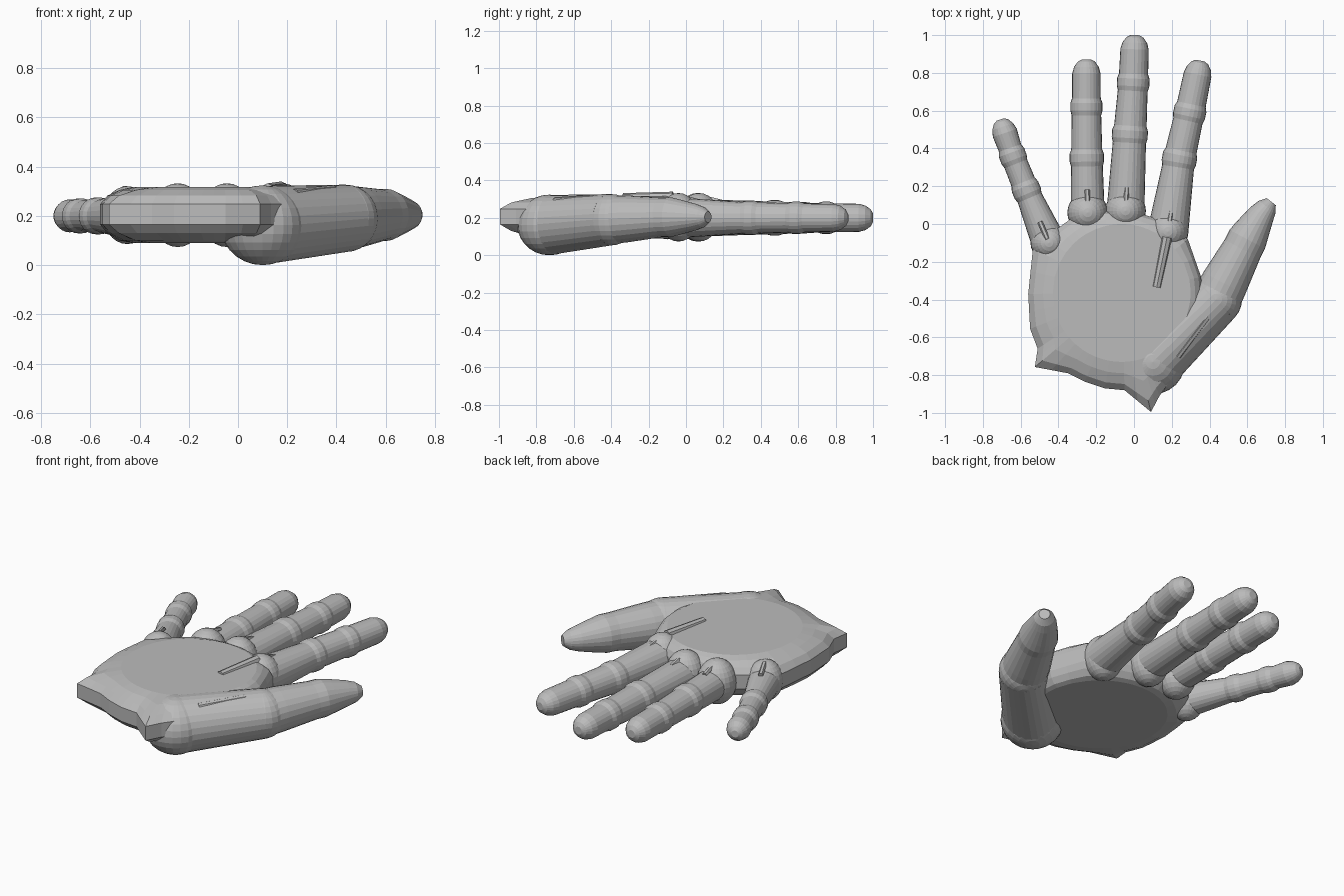
import bpy, bmesh, math
from mathutils import Vector

if "Cube" in bpy.data.objects:
    bpy.data.objects.remove(bpy.data.objects["Cube"])

skin = bpy.data.materials.new("grey")
skin.diffuse_color = (0.5, 0.5, 0.5, 1)
skin.use_nodes = True
skin.node_tree.nodes["Principled BSDF"].inputs["Base Color"].default_value = skin.diffuse_color


def finish(name, bm):
    bmesh.ops.recalc_face_normals(bm, faces=bm.faces)
    me = bpy.data.meshes.new(name)
    bm.to_mesh(me)
    bm.free()
    me.materials.append(skin)
    ob = bpy.data.objects.new(name, me)
    bpy.context.collection.objects.link(ob)
    return ob


def bridge(bm, rings):
    """Join equal-length loops and cap both ends."""
    loops = [[bm.verts.new(p) for p in r] for r in rings]
    n = len(loops[0])
    for a, b in zip(loops, loops[1:]):
        for i in range(n):
            bm.faces.new((a[i], a[(i + 1) % n], b[(i + 1) % n], b[i]))
    bm.faces.new(loops[0])
    bm.faces.new(loops[-1])


def tube(name, stations, sides=24):
    """Round loft through (centre, radius) stations."""
    bm = bmesh.new()
    rings = []
    for i, (c, r) in enumerate(stations):
        d = stations[min(i + 1, len(stations) - 1)][0] - stations[max(i - 1, 0)][0]
        d.normalize()
        u = d.cross(Vector((0, 0, 1))).normalized()
        v = u.cross(d)
        rings.append([c + r * (math.cos(t) * u + math.sin(t) * v)
                      for t in (2 * math.pi * k / sides for k in range(sides))])
    bridge(bm, rings)
    return finish(name, bm)


def ball(name, c, r, scale=(1, 1, 1)):
    bm = bmesh.new()
    bmesh.ops.create_uvsphere(bm, u_segments=24, v_segments=14, radius=r)
    bmesh.ops.scale(bm, vec=scale, verts=bm.verts)
    bmesh.ops.translate(bm, vec=c, verts=bm.verts)
    return finish(name, bm)


def finger(name, pts, radii, bulge=0.007):
    """Knuckle, two ringed joints and a domed tip."""
    P = [Vector(p) if len(p) == 3 else Vector((*p, 0.2)) for p in pts]
    st = [(P[0], radii[0])]
    for i in (1, 2):
        d1 = (P[i] - P[i - 1]).normalized()
        d2 = (P[i + 1] - P[i]).normalized()
        r = radii[i]
        st += [(P[i] - d1 * 0.045, r), (P[i] - d1 * 0.02, r + bulge),
               (P[i] + d2 * 0.02, r + bulge), (P[i] + d2 * 0.045, r - 0.002)]
    d = (P[3] - P[2]).normalized()
    r = radii[3]
    for back, k in ((0.075, 1), (0.04, 0.87), (0.012, 0.6), (0, 0.3)):
        st.append((P[3] - d * back, r * k))
    tube(name, st)


# Palm: rim outline lofted to flat round faces above and below
outline = [(-0.535, -0.13), (-0.56, -0.37), (-0.55, -0.555), (-0.51, -0.66),
           (-0.525, -0.757), (-0.35, -0.79), (-0.26, -0.835), (-0.155, -0.87),
           (-0.05, -0.88), (0.09, -0.995), (0.135, -0.91), (0.25, -0.75),
           (0.32, -0.6), (0.365, -0.42), (0.355, -0.28), (0.285, -0.08),
           (0.15, 0.02), (0.05, 0.05), (-0.05, 0.07), (-0.16, 0.07),
           (-0.31, 0.045), (-0.40, -0.02)]
rim = []
for a, b in zip(outline, outline[1:] + outline[:1]):
    a, b = Vector(a), Vector(b)
    rim += [a, (a + b) / 2]
centre = Vector((-0.065, -0.365))


def palm_ring(t, z):
    out = []
    for p in rim:
        q = centre + (p - centre).normalized() * 0.365
        out.append((*p.lerp(q, t), z))
    return out


bm = bmesh.new()
bridge(bm, [palm_ring(t, z) for t, z in
            ((1, 0.09), (0.6, 0.1), (0.22, 0.13), (0, 0.165),
             (0, 0.248), (0.22, 0.282), (0.6, 0.305), (1, 0.317))])
finish("palm", bm)

# Four fingers
fingers = {
    "little": ([(-0.45, -0.1), (-0.57, 0.18), (-0.642, 0.36), (-0.708, 0.553)],
               (0.092, 0.068, 0.064, 0.067)),
    "ring": ([(-0.245, 0.06), (-0.25, 0.35), (-0.252, 0.62), (-0.252, 0.872)],
             (0.09, 0.084, 0.078, 0.075)),
    "middle": ([(-0.045, 0.07), (-0.022, 0.475), (-0.004, 0.75), (0.006, 1.0)],
               (0.1, 0.088, 0.079, 0.075)),
    "index": ([(0.18, -0.04), (0.24, 0.345), (0.295, 0.59), (0.352, 0.865)],
              (0.108, 0.085, 0.079, 0.074)),
}
for name, (pts, radii) in fingers.items():
    finger(name + "_finger", pts, radii)
    x, y = pts[0]
    r = 0.108 if name != "little" else 0.098
    ball(name + "_knuckle", (x, y, 0.203), r, (1, 1, 1.2))
    # short tendon ridge over the knuckle
    d = (Vector(pts[1]) - Vector(pts[0])).normalized()
    a, b = Vector((x, y)) + d * 0.02, Vector((x, y)) + d * 0.12
    tube(name + "_knuckle_ridge", [(Vector((*a, 0.31)), 0.014),
                                   (Vector((*b, 0.285)), 0.014)], 6)

# Long tendon behind the index finger
tube("index_tendon", [(Vector((0.175, -0.07, 0.312)), 0.028),
                      (Vector((0.12, -0.335, 0.308)), 0.024)], 8)

# Thumb: heel ball, thick base, joint and tapering tip
heel, joint = Vector((0.1, -0.73, 0.162)), Vector((0.435, -0.4, 0.19))
ball("thumb_heel", heel, 0.162, (1.06, 1.06, 1))
tube("thumb_base", [(heel, 0.16), (joint, 0.137)], 28)
ball("thumb_joint", joint, 0.137)
tube("thumb", [(Vector(p), r) for p, r in (
    ((0.435, -0.4, 0.19), 0.13), ((0.48, -0.31, 0.195), 0.125),
    ((0.575, -0.13, 0.203), 0.106), ((0.6, -0.08, 0.204), 0.106),
    ((0.625, -0.035, 0.204), 0.095), ((0.675, 0.05, 0.204), 0.071),
    ((0.705, 0.09, 0.204), 0.055), ((0.727, 0.118, 0.204), 0.03))])
tube("thumb_tendon", [(Vector((0.39, -0.49, 0.305)), 0.02),
                      (Vector((0.23, -0.7, 0.29)), 0.02)], 8)
